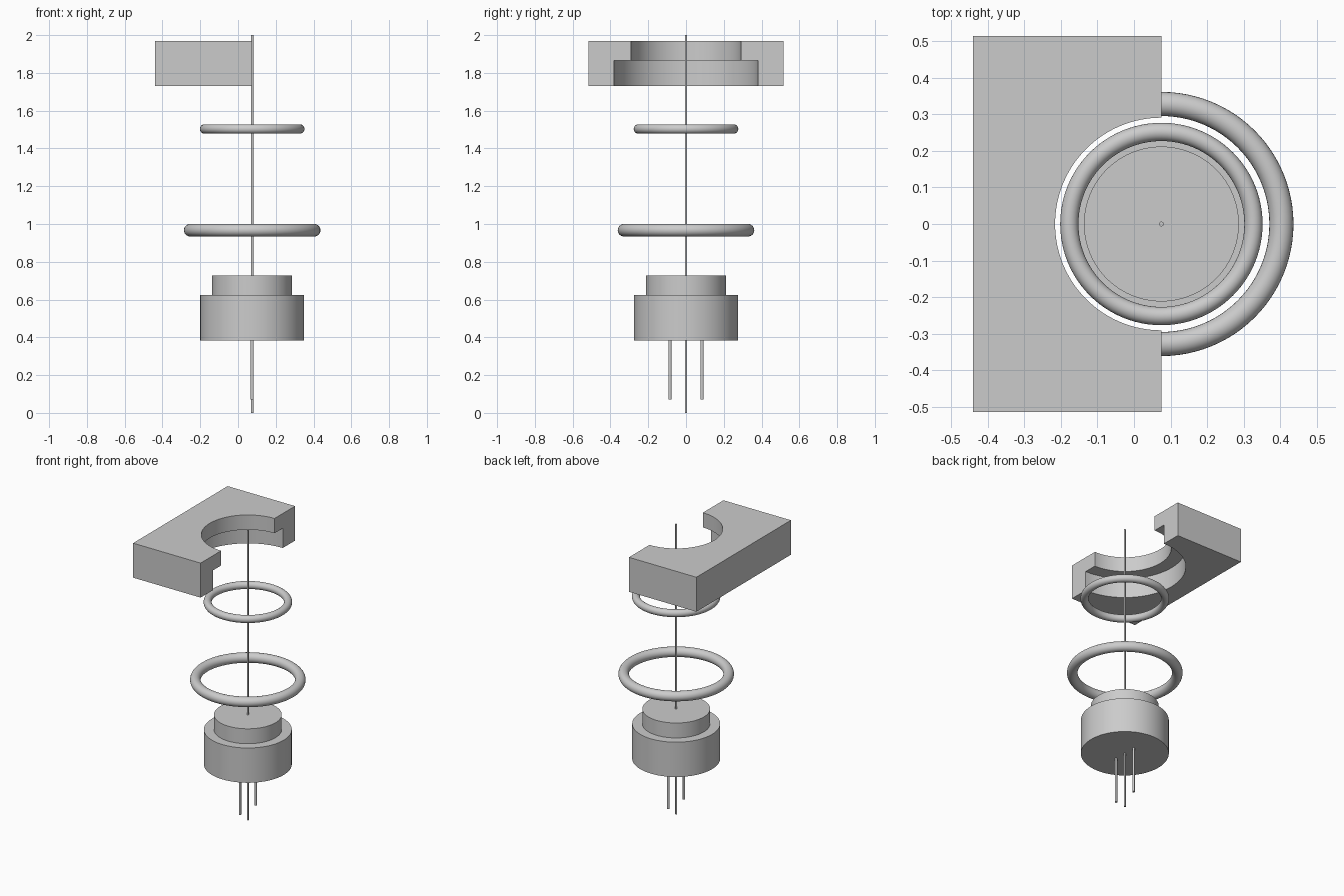
import bpy, bmesh, math

if "Cube" in bpy.data.objects:
    bpy.data.objects.remove(bpy.data.objects["Cube"])

AX = 0.075  # x of the shared assembly axis


def smooth(obj):
    bpy.ops.object.select_all(action='DESELECT')
    obj.select_set(True)
    bpy.context.view_layer.objects.active = obj
    bpy.ops.object.shade_smooth_by_angle(angle=math.radians(30))


def mesh_object(name, bm):
    bmesh.ops.recalc_face_normals(bm, faces=bm.faces[:])
    me = bpy.data.meshes.new(name)
    bm.to_mesh(me)
    bm.free()
    obj = bpy.data.objects.new(name, me)
    bpy.context.collection.objects.link(obj)
    smooth(obj)
    return obj


def rod(name, y, r, z0, z1):
    bpy.ops.mesh.primitive_cylinder_add(vertices=24, radius=r, depth=z1 - z0,
                                        location=(AX, y, (z0 + z1) / 2))
    bpy.context.object.name = name
    smooth(bpy.context.object)


def ring(name, major, minor, z):
    bpy.ops.mesh.primitive_torus_add(major_segments=96, minor_segments=24,
                                     major_radius=major, minor_radius=minor,
                                     location=(AX, 0, z))
    bpy.context.object.name = name
    smooth(bpy.context.object)


def stepped_body(name, profile, n=96):
    bm = bmesh.new()
    rows = [[bm.verts.new((AX + r * math.cos(2 * math.pi * i / n),
                           r * math.sin(2 * math.pi * i / n), z))
             for i in range(n)] for r, z in profile]
    for a, b in zip(rows, rows[1:]):
        for i in range(n):
            j = (i + 1) % n
            bm.faces.new((a[i], a[j], b[j], b[i]))
    bm.faces.new(rows[0])
    bm.faces.new(rows[-1])
    return mesh_object(name, bm)


def half_housing(name, x0, half_y, profile, n=64):
    # sectioned block: half-round stepped bore opening at the cut plane x = AX
    bm = bmesh.new()
    z_top, z_bot = profile[0][1], profile[-1][1]
    rows = [[bm.verts.new((AX - r * math.sin(math.pi * i / n),
                           r * math.cos(math.pi * i / n), z))
             for i in range(n + 1)] for r, z in profile]
    outline = [(AX, -half_y), (x0, -half_y), (x0, half_y), (AX, half_y)]
    top = [bm.verts.new((x, y, z_top)) for x, y in outline]
    bot = [bm.verts.new((x, y, z_bot)) for x, y in outline]
    for a, b in zip(rows, rows[1:]):
        for i in range(n):
            bm.faces.new((a[i], a[i + 1], b[i + 1], b[i]))
    for i in range(3):
        bm.faces.new((top[i], top[i + 1], bot[i + 1], bot[i]))
    bm.faces.new(rows[0] + top)
    bm.faces.new(rows[-1] + bot)
    # cut faces either side of the bore
    bm.faces.new([row[0] for row in rows] + [bot[3], top[3]])
    bm.faces.new([row[-1] for row in rows] + [bot[0], top[0]])
    return mesh_object(name, bm)


# Sectioned housing block with stepped bore
half_housing("housing_block", -0.44, 0.515,
             [(0.291, 1.968), (0.291, 1.866), (0.381, 1.866), (0.381, 1.73)])

# Sealing rings
ring("small_seal_ring", 0.252, 0.025, 1.503)
ring("large_seal_ring", 0.3285, 0.033, 0.967)

# Stepped sensor body
stepped_body("sensor_body", [(0.275, 0.384), (0.275, 0.624), (0.212, 0.624), (0.212, 0.727)])

# Contact pins
for side, y in (("front", -0.085), ("back", 0.085)):
    rod("contact_pin_" + side, y, 0.008, 0.07, 0.384)

# Assembly axis
rod("axis_rod", 0, 0.0065, 0, 2)
